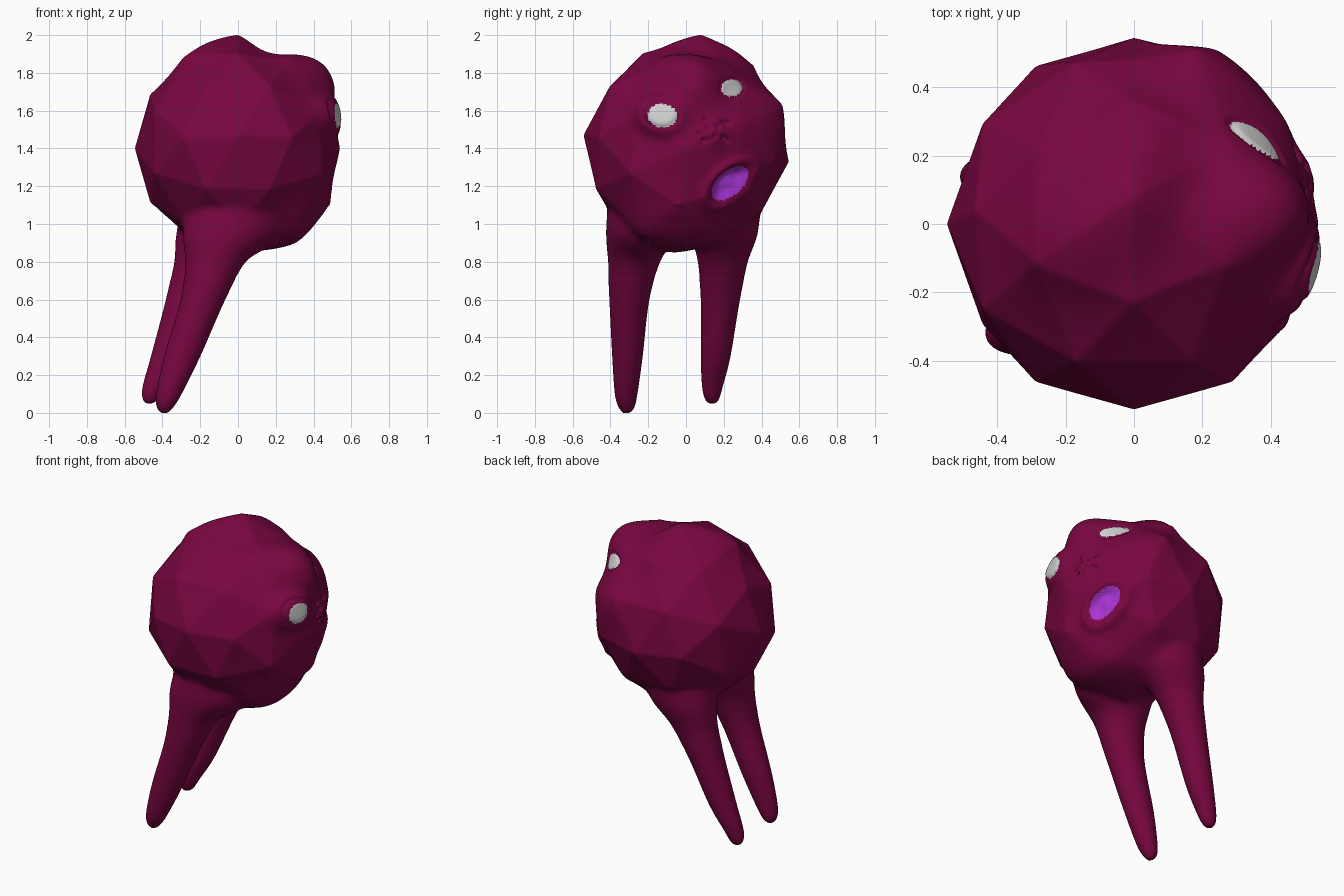
import bpy, bmesh, math, random
from mathutils import Vector, Matrix

random.seed(4)
if "Cube" in bpy.data.objects:
    bpy.data.objects.remove(bpy.data.objects["Cube"])

CENTRE = Vector((0, 0, 1.4))


def material(name, rgb):
    m = bpy.data.materials.new(name)
    m.use_nodes = True
    m.diffuse_color = (*rgb, 1)
    m.node_tree.nodes["Principled BSDF"].inputs["Base Color"].default_value = (*rgb, 1)
    return m


maroon = material("maroon_skin", (0.19, 0.002, 0.052))
purple = material("mouth_purple", (0.4, 0.035, 0.66))
white = material("eye_white", (0.64, 0.64, 0.64))


# Faceted ball: icosahedron, split once and pushed out to a sphere
def faceted_ball(bm, radius, tilt):
    phi = (1 + math.sqrt(5)) / 2
    ball = bmesh.new()
    for a in (-1, 1):
        for b in (-phi, phi):
            for co in ((0, a, b), (a, b, 0), (b, 0, a)):
                ball.verts.new(co)
    bmesh.ops.convex_hull(ball, input=ball.verts)
    bmesh.ops.subdivide_edges(ball, edges=ball.edges[:], cuts=1, use_grid_fill=True)
    turn = Matrix.Rotation(math.radians(tilt), 3, 'X')
    for v in ball.verts:
        v.co = CENTRE + turn @ (v.co.normalized() * radius)
    tmp = bpy.data.meshes.new("ball_tmp")
    ball.to_mesh(tmp)
    ball.free()
    bm.from_mesh(tmp)
    bpy.data.meshes.remove(tmp)


# Smooth curve through the leg rings
def spline(rows, steps=5):
    rows = [Vector(r) for r in rows]
    ext = [rows[0]] + rows + [rows[-1]]
    out = []
    for p0, p1, p2, p3 in zip(ext, ext[1:], ext[2:], ext[3:]):
        for i in range(steps):
            t = i / steps
            out.append(p1 + (p2 - p0) * (t / 2)
                       + (p0 * 2 - p1 * 5 + p2 * 4 - p3) * (t * t / 2)
                       + (p1 * 3 - p0 - p2 * 3 + p3) * (t ** 3 / 2))
    return out + [rows[-1]]


# Leg: loft of ellipses given as (z, x, y, rx, ry)
def leg(bm, rings, n=32):
    loops = []
    for z, x, y, rx, ry in spline(rings):
        loops.append([bm.verts.new((x + rx * math.cos(t), y + ry * math.sin(t), z))
                      for t in (math.tau * i / n for i in range(n))])
    for lo, hi in zip(loops, loops[1:]):
        for i in range(n):
            j = (i + 1) % n
            bm.faces.new((lo[i], lo[j], hi[j], hi[i]))
    bm.faces.new(loops[0][::-1])
    bm.faces.new(loops[-1])


bm = bmesh.new()
faceted_ball(bm, 0.547, -7.4)
leg(bm, [(0, -.39, -.315, .018, .018), (.03, -.386, -.315, .044, .042),
         (.1, -.365, -.317, .067, .06), (.3, -.295, -.31, .096, .081),
         (.6, -.185, -.3, .118, .106), (.8, -.12, -.275, .162, .14),
         (.95, -.055, -.24, .24, .185), (1.12, -.01, -.21, .24, .2)])
leg(bm, [(.05, -.468, .138, .018, .018), (.075, -.463, .138, .042, .038),
         (.14, -.443, .14, .062, .055), (.3, -.375, .157, .086, .079),
         (.6, -.27, .182, .112, .104), (.8, -.19, .195, .15, .135),
         (.95, -.12, .205, .21, .178), (1.12, -.08, .21, .21, .185)])
bmesh.ops.recalc_face_normals(bm, faces=bm.faces)
mesh = bpy.data.meshes.new("body")
bm.to_mesh(mesh)
bm.free()
body = bpy.data.objects.new("body", mesh)
bpy.context.collection.objects.link(body)
for m in (maroon, purple, white):
    mesh.materials.append(m)

# Fuse ball and legs into one skin
mod = body.modifiers.new("fuse", 'REMESH')
mod.mode = 'VOXEL'
mod.voxel_size = 0.0095
fused = bpy.data.meshes.new_from_object(
    body.evaluated_get(bpy.context.evaluated_depsgraph_get()))
body.modifiers.clear()
bm = bmesh.new()
bm.from_mesh(fused)


def soften(test, times):
    verts = [v for v in bm.verts if test(v.co)]
    for _ in range(times):
        bmesh.ops.smooth_vert(bm, verts=verts, factor=0.5, use_axis_x=True,
                              use_axis_y=True, use_axis_z=True)


FACE = Vector((0.45, 0.1, 1.58))
soften(lambda c: (c - FACE).length < 0.4, 40)

# Swellings pushed out of the ball: direction, height, spread
SWELLS = [(Vector(d).normalized(), h, s) for d, h, s in (
    ((-.02, .08, .6), .035, .25),     # crown
    ((-.17, -.03, .54), .055, .32),   # crown, back slope
    ((.03, .25, .52), .045, .25),     # crown, side slope
    ((.43, .04, .43), .115, .31),     # brow
    ((.26, .45, .17), .055, .36),     # cheek
    ((.3, -.1, -.47), .075, .45),     # jaw
    ((.51, .15, .08), .03, .15))]     # nose
for v in bm.verts:
    out = v.co - CENTRE
    fade = min(1, max(0, (0.68 - out.length) / 0.12))
    out.normalize()
    v.co += out * fade * sum(h * math.exp(-((out - d).length / s) ** 2)
                             for d, h, s in SWELLS)
soften(lambda c: (c - FACE).length < 0.45, 6)

# Blend the leg roots into the ball
soften(lambda c: 0.7 < c.z < 1.1, 25)
soften(lambda c: 0.76 < c.z < 1.04, 25)


# Distance in the face plane, 1 on the rim of a tilted ellipse
def ellipse(c, y, z, a, b, angle):
    dy, dz = c.y - y, c.z - z
    s, k = math.sin(angle), math.cos(angle)
    return math.hypot((dy * k + dz * s) / a, (dz * k - dy * s) / b)


MOUTH = (0.232, 1.215, 0.122, 0.067, 0.72)
EYES = ((-0.125, 1.573, 0.078, 0.062, -0.1), (0.243, 1.72, 0.055, 0.046, 0))
EYE_RISE = (0.055, 0.0)
pits = [(random.uniform(0.06, 0.24), random.uniform(1.43, 1.56)) for _ in range(14)]

# Sculpt mouth, eyeballs, eyelids and nose pits
for v in bm.verts:
    c = v.co
    if c.x < 0.2 or c.z < 1:
        continue
    out = (c - CENTRE).normalized()
    d = ellipse(c, *MOUTH)
    push = 0.016 * math.exp(-((d - 1.3) / 0.3) ** 2)
    push -= 0.045 * math.exp(-(d / 0.8) ** 4)
    for e, rise in zip(EYES, EYE_RISE):
        d = ellipse(c, *e)
        push += rise * math.exp(-(d / 1.7) ** 4)
        push -= 0.01 * math.exp(-((d - 1.15) / 0.15) ** 2)
    for y, z in pits:
        push -= 0.018 * math.exp(-((c.y - y) ** 2 + (c.z - z) ** 2) / 0.00012)
    c += out * push

# Colour the mouth and the eyes
for f in bm.faces:
    f.smooth = True
    c = f.calc_center_median()
    f.material_index = 0
    if c.x > 0.2 and c.z > 1:
        if ellipse(c, *MOUTH) < 0.95:
            f.material_index = 1
        elif min(ellipse(c, *e) for e in EYES) < 1:
            f.material_index = 2
bm.to_mesh(mesh)
bm.free()
bpy.data.meshes.remove(fused)
